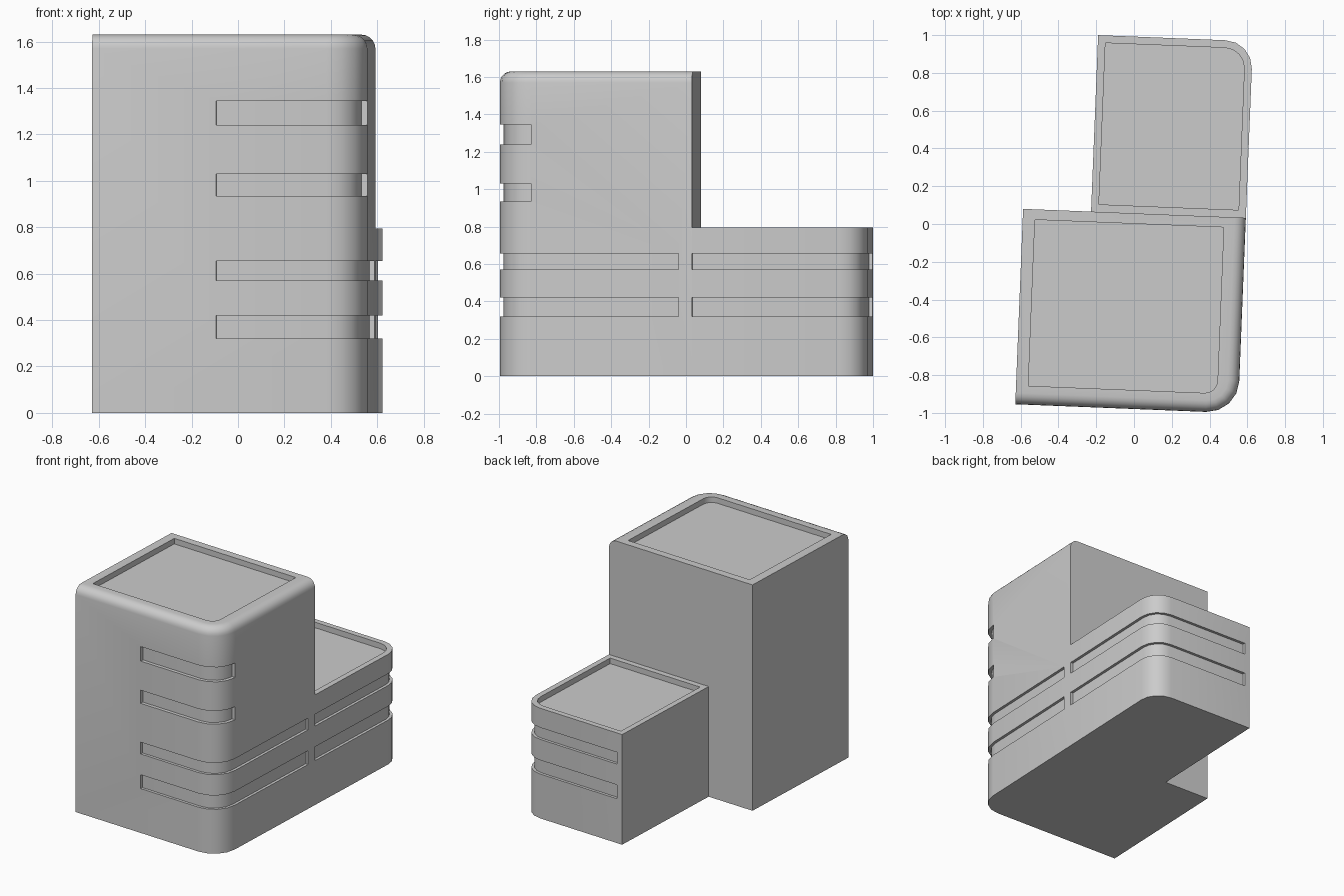
import bpy, bmesh
from math import sin, cos, pi, radians
from mathutils import Matrix

if "Cube" in bpy.data.objects:
    bpy.data.objects.remove(bpy.data.objects["Cube"])

# Local frame: u along the facade, v outward from the seam between the two blocks
PLACE = Matrix.Translation((-0.587, 0.08, 0)) @ Matrix.Rotation(radians(-2.3), 4, 'Z')
SEG = 4
U1 = 1.18


def arc(u1, v1, r):
    return [(u1 - r + r * sin(a), v1 - r + r * cos(a))
            for a in (pi / 2 * i / SEG for i in range(SEG + 1))]


def footprint(u0, v0, u1, v1, r):
    return [(u0, v0), (u0, v1)] + arc(u1, v1, r) + [(u1, v0)]


def loft(name, rings, side):
    """Skin (points, z) rings of equal count and cap both ends."""
    bm = bmesh.new()
    loops = [[bm.verts.new((u, side * v, z)) for u, v in pts] for pts, z in rings]
    for a, b in zip(loops, loops[1:]):
        for i in range(len(a)):
            j = (i + 1) % len(a)
            bm.faces.new((a[i], a[j], b[j], b[i]))
    bm.faces.new(loops[0])
    bm.faces.new(loops[-1])
    bmesh.ops.recalc_face_normals(bm, faces=bm.faces)
    me = bpy.data.meshes.new(name)
    bm.to_mesh(me)
    bm.free()
    ob = bpy.data.objects.new(name, me)
    ob.matrix_world = PLACE
    bpy.context.collection.objects.link(ob)
    return ob


def cut_band(ob, side, depth, r, us, ve, z0, z1, d):
    """Cut a window band wrapping the rounded corner, from us round to ve."""
    def path(off):
        return [(us, depth + off)] + arc(U1 + off, depth + off, r + off) + [(U1 + off, ve)]
    pts = path(-d) + path(0.1)[::-1]
    cutter = loft("band_cutter", [(pts, z0), (pts, z1)], side)
    cutter.hide_render = True
    bpy.context.view_layer.update()
    bpy.context.view_layer.objects.active = ob
    mod = ob.modifiers.new("band", 'BOOLEAN')
    mod.operation, mod.solver, mod.object = 'DIFFERENCE', 'EXACT', cutter
    bpy.ops.object.modifier_apply(modifier=mod.name)
    bpy.data.objects.remove(cutter)


def smooth(ob):
    bpy.ops.object.select_all(action='DESELECT')
    ob.select_set(True)
    bpy.context.view_layer.objects.active = ob
    bpy.ops.object.shade_smooth_by_angle(angle=radians(30))


# Tall front tower: rounded top edge on two sides, sunken roof
D, R, H, F = 1.035, 0.17, 1.63, 0.06
rings = [(footprint(0, 0, U1, D, R), 0)]
for i in range(6):
    a = pi / 2 * i / 5
    o = F * (1 - cos(a))
    rings.append((footprint(0, 0, U1 - o, D - o, R - o), H - F + F * sin(a)))
roof = footprint(0.065, 0.055, U1 - 0.115, D - 0.1, 0.065)
rings += [(roof, H), (roof, H - 0.04)]
tower = loft("tall_tower", rings, -1)
for z0, z1, ve, d in ((0.32, 0.42, 0.073, 0.02), (0.57, 0.655, 0.073, 0.02),
                      (0.935, 1.03, 0.862, 0.025), (1.24, 1.345, 0.862, 0.025)):
    cut_band(tower, -1, D, R, 0.535, ve, z0, z1, d)
smooth(tower)

# Low rear wing: sharp parapet, sunken roof
D, R, H = 0.935, 0.145, 0.795
outer = footprint(0.36, 0, U1, D, R)
roof = footprint(0.40, 0.04, U1 - 0.04, D - 0.04, R - 0.04)
wing = loft("low_wing", [(outer, 0), (outer, H), (roof, H), (roof, H - 0.04)], 1)
for z0, z1 in ((0.32, 0.42), (0.57, 0.655)):
    cut_band(wing, 1, D, R, 0.40, -0.001, z0, z1, 0.02)
smooth(wing)
